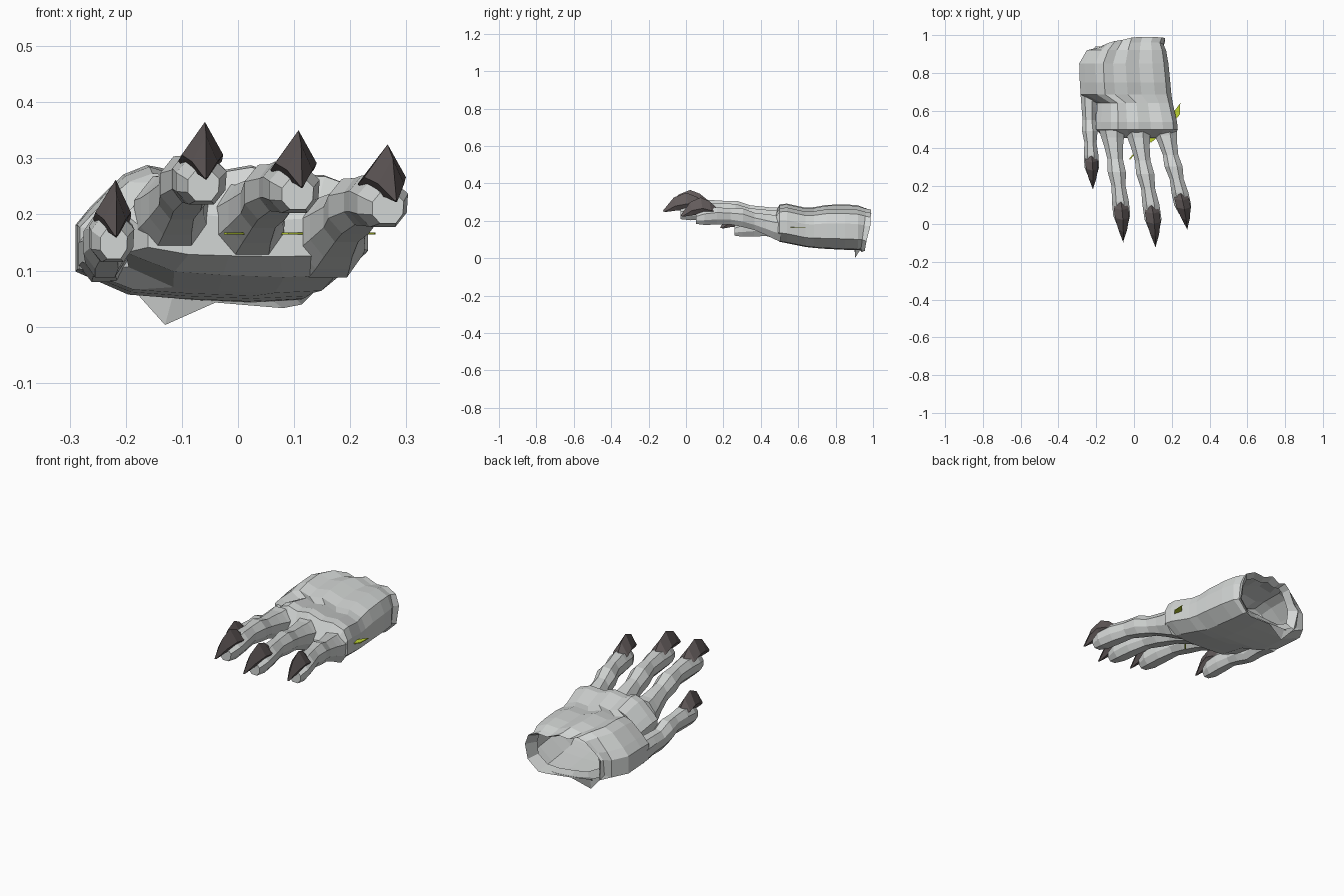
import bpy, bmesh, math
from mathutils import Vector

if "Cube" in bpy.data.objects:
    bpy.data.objects.remove(bpy.data.objects["Cube"])


def material(name, rgb):
    m = bpy.data.materials.new(name)
    m.diffuse_color = (*rgb, 1)
    m.use_nodes = True
    m.node_tree.nodes["Principled BSDF"].inputs["Base Color"].default_value = m.diffuse_color
    return m


GREY = material("pale grey hide", (0.65, 0.67, 0.66))
DARK = material("dark claw", (0.125, 0.105, 0.105))
LIME = material("lime sliver", (0.52, 0.66, 0.03))


def build(name, rings, mat, cap_start=True, cap_end=True):
    """Skin a list of equal-length vertex rings into one flat-shaded tube."""
    bm = bmesh.new()
    vs = [[bm.verts.new(p) for p in r] for r in rings]
    n = len(vs[0])
    for a, b in zip(vs, vs[1:]):
        for i in range(n):
            j = (i + 1) % n
            bm.faces.new((a[i], a[j], b[j], b[i]))
    if cap_start:
        bm.faces.new(vs[0][::-1])
    if cap_end:
        bm.faces.new(vs[-1])
    bmesh.ops.recalc_face_normals(bm, faces=bm.faces)
    me = bpy.data.meshes.new(name)
    bm.to_mesh(me)
    bm.free()
    me.materials.append(mat)
    ob = bpy.data.objects.new(name, me)
    bpy.context.collection.objects.link(ob)
    return ob


# palm cross-section: u across (0 left, 1 right), v up; the top has knuckle ridges
PALM = [(0, .56), (.06, .70), (.18, .93), (.27, 1), (.38, .93), (.52, .98), (.67, .88),
        (.82, .90), (.95, .80), (1, .58), (1, .24), (.86, .02), (.65, 0), (.40, .02),
        (.20, .05), (.0, .22)]


def palm_ring(y, x0, x1, z0, z1, slant=0.0, skew=0.0):
    """slant pulls the lower side forward, skew pulls the left side forward."""
    return [(x0 + (x1 - x0) * u, y - slant * (1 - v) - skew * max(0, .6 - u),
             z0 + (z1 - z0) * v) for u, v in PALM]


palm = [palm_ring(*s) for s in (
    (.455, -.16, .20, .125, .20),
    (.50, -.20, .232, .088, .288),
    (.54, -.20, .228, .08, .292),
    (.64, -.195, .205, .06, .270),
    (.685, -.282, .198, .055, .273),
    (.75, -.287, .192, .05, .285),
    (.85, -.290, .182, .045, .288),
    (.92, -.25, .17, .043, .283),
    (.965, -.21, .155, .045, .270, .03, .04))]

# flared wrist rim with a pointed lower flap, folded inward
rim = palm_ring(.995, -.20, .165, .035, .265, .04, .08)
for i, p in {12: (.08, .94, .033), 13: (-.04, .93, .043), 14: (-.13, .905, .003),
             15: (-.19, .925, .07), 0: (-.205, .94, .17), 9: (.165, .985, .17)}.items():
    rim[i] = p
palm.append(rim)
palm.append(palm_ring(.955, -.17, .13, .07, .25, .03, .06))
build("palm", palm, GREY, cap_end=False)


# finger profile: fraction along finger, half width, centre height, half height
FINGER = [(-.04, .068, .200, .072), (.03, .060, .207, .064), (.11, .050, .220, .056),
          (.23, .041, .237, .046), (.35, .048, .256, .050), (.48, .037, .264, .043),
          (.62, .045, .266, .046), (.75, .045, .260, .042), (.84, .028, .252, .028)]
# claw profile: fraction along finger, half width, bottom, top
CLAW = [(.62, .026, .270, .308), (.70, .039, .268, .345), (.79, .037, .275, .365),
        (.90, .023, .270, .340), (1.0, .002, .262, .267)]
OCT = [(-1, .35), (-.5, .95), (.4, 1), (1, .4), (.95, -.4), (.5, -1), (-.5, -1), (-1, -.45)]


def digit(name, base, tip, dz, width=1.0, skip=0, root=(), bend=.012):
    base, tip = Vector(base), Vector(tip)

    def at(s):
        c = base.lerp(tip, s) if s >= 0 else base + (tip - base) * s
        c.x += bend * math.sin(math.pi * min(max(s, 0), 1)) * s
        return c

    rings = [[(x + hw * u, y, z + hh * v) for u, v in OCT] for x, y, z, hw, hh in root]
    for s, hw, zc, hh in FINGER[skip:]:
        c = at(s)
        rings.append([(c.x + hw * width * u, c.y, zc + dz + hh * v) for u, v in OCT])
    build(name, rings, GREY)
    # hooked claw with a sharp top ridge
    rings = []
    for s, hw, z0, z1 in CLAW:
        c = at(s)
        side = z0 + (z1 - z0) * .35
        rings.append([(c.x + hw * .12, c.y, z1 + dz), (c.x + hw * width, c.y + .01, side + dz),
                      (c.x + hw * .4, c.y + .015, z0 + dz), (c.x - hw * .4, c.y + .015, z0 + dz),
                      (c.x - hw * width, c.y + .01, side + dz)])
    build(name + "_claw", rings, DARK)


digit("inner_finger", (-.115, .475), (-.057, -.098), 0)
digit("middle_finger", (.022, .475), (.114, -.125), -.015, bend=.018)
digit("outer_finger", (.165, .485), (.282, -.03), -.04, bend=.01)
# thumb grows out of the side of the palm
digit("thumb", (-.243, .66), (-.217, .182), -.103, .86, skip=3, bend=0,
      root=((-.238, .70, .132, .046, .052), (-.238, .62, .136, .040, .046)))


# thin lime slivers poking out between the fingers
def sliver(name, pts):
    build(name, [[(x, y, z) for x, y in pts] for z in (.164, .168)], LIME)


sliver("side_sliver", [(.20, .53), (.243, .58), (.245, .64), (.215, .60)])
sliver("middle_sliver", [(.075, .445), (.09, .43), (.118, .455), (.105, .47)])
sliver("inner_sliver", [(-.025, .345), (-.02, .34), (.02, .39), (.015, .395)])
